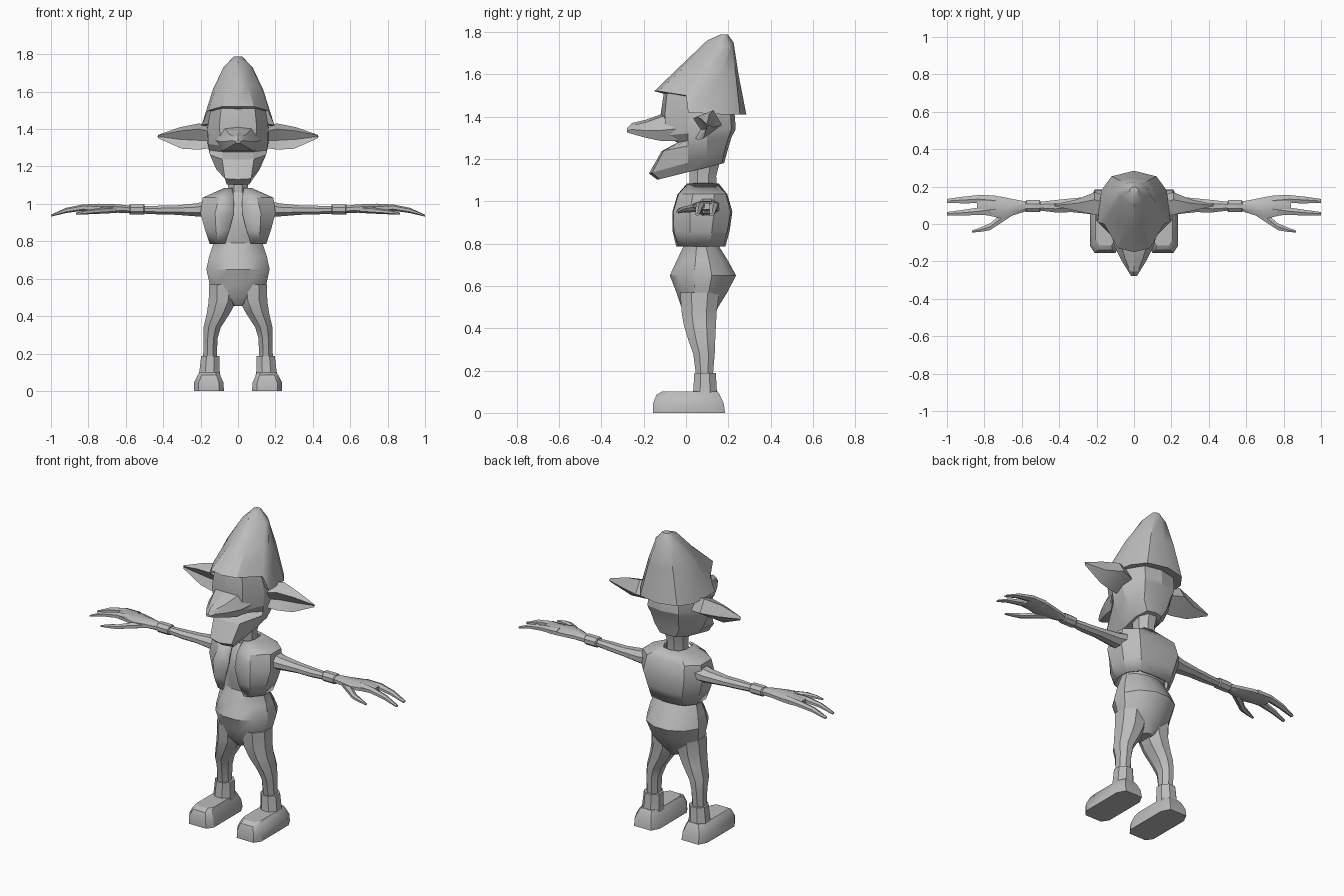
import bpy, bmesh, math
from mathutils import Vector

grey = bpy.data.materials.new("plain_grey")
grey.diffuse_color = (0.5, 0.5, 0.5, 1)


def loft(name, rings, closed=True, caps=(True, True), mirror=False, angle=30, thick=0):
    """Skin a list of equal-length point rings into one object."""
    bm = bmesh.new()
    rows = [[bm.verts.new(p) for p in r] for r in rings]
    n = len(rows[0])
    for a, b in zip(rows, rows[1:]):
        for i in range(n if closed else n - 1):
            j = (i + 1) % n
            bm.faces.new((a[i], a[j], b[j], b[i]))
    for row, cap in zip((rows[0], rows[-1]), caps):
        if cap and closed:
            c = sum((v.co for v in row), Vector()) / n
            mid = bm.verts.new(c)
            for i in range(n):
                bm.faces.new((row[i], row[(i + 1) % n], mid))
    bmesh.ops.recalc_face_normals(bm, faces=bm.faces)
    me = bpy.data.meshes.new(name)
    bm.to_mesh(me)
    bm.free()
    me.materials.append(grey)
    ob = bpy.data.objects.new(name, me)
    bpy.context.collection.objects.link(ob)
    if thick:
        mod = ob.modifiers.new("thickness", 'SOLIDIFY')
        mod.thickness, mod.offset = thick, 0
    if mirror:
        ob.modifiers.new("mirror", 'MIRROR').use_mirror_merge = False
    bpy.context.view_layer.objects.active = ob
    bpy.ops.object.select_all(action='DESELECT')
    ob.select_set(True)
    bpy.ops.object.shade_smooth_by_angle(angle=math.radians(angle))
    return ob


def sym(half):
    """Complete a half ring (front to back) with its mirrored side."""
    return half + [(-x, y, z) for x, y, z in reversed(half) if x > 1e-6]


def slant(z0, k, half):
    return sym([(x, y, z0 + k * y) for x, y in half])


def oval_z(z, cx, cy, hx, hy, n=10):
    t = [2 * math.pi * (i + .5) / n for i in range(n)]
    return [(cx + hx * math.cos(a), cy + hy * math.sin(a), z) for a in t]


def oval_x(x, cy, cz, hy, hz, n=8):
    t = [2 * math.pi * (i + .5) / n for i in range(n)]
    return [(x, cy + 1.05 * hy * math.cos(a), cz + 1.05 * hz * math.sin(a)) for a in t]


# Pointed hat with a stepped brim
brim = [(0, -.15, 1.52), (.085, -.13, 1.52), (.16, 0, 1.50), (.195, .01, 1.42),
        (.175, .18, 1.41), (.12, .255, 1.41), (0, .285, 1.41)]
inner = [(x * .8, .08 + (y - .08) * .8, z - .012 + .02 * (y > 0)) for x, y, z in brim]
middle = [(0, -.02, 1.645), (.05, 0, 1.64), (.115, .08, 1.63), (.135, .09, 1.61),
          (.125, .17, 1.6), (.08, .235, 1.6), (0, .248, 1.6)]
upper = [(0, .10, 1.76), (.04, .11, 1.75), (.075, .15, 1.73), (.078, .17, 1.73),
         (.062, .2, 1.73), (.04, .218, 1.735), (0, .225, 1.75)]
peak = [(x * .3, .185 + (y - .18) * .3, 1.787) for x, y, z in upper]
loft("hat", [sym(r) for r in (inner, brim, middle, upper, peak)])

# Head with recessed mouth and jutting chin
loft("head", [
    slant(1.135, .25, [(0, -.135), (.06, -.125), (.07, 0), (.075, .1), (.05, .17), (0, .18)]),
    slant(1.18, .28, [(0, -.175), (.07, -.16), (.115, .01), (.12, .1), (.08, .18), (0, .195)]),
    slant(1.26, .2, [(0, -.115), (.085, -.105), (.15, .01), (.155, .1), (.09, .2), (0, .215)]),
    slant(1.285, .2, [(0, -.04), (.08, -.035), (.155, .01), (.16, .1), (.1, .21), (0, .23)]),
    slant(1.32, .1, [(0, -.1), (.09, -.095), (.16, .01), (.165, .1), (.1, .215), (0, .235)]),
    slant(1.41, 0, [(0, -.12), (.1, -.1), (.162, .01), (.165, .1), (.1, .21), (0, .23)]),
    slant(1.51, 0, [(0, -.105), (.09, -.09), (.145, .01), (.14, .1), (.1, .18), (0, .2)]),
], angle=20)


# Long pointed nose
def nose_ring(y, w, top, bottom):
    m = (top * .4 + bottom * .6)
    return [(x, y, z) for x, z in ((0, top), (w * .65, top - .012), (w, m), (w * .75, bottom),
                                   (-w * .75, bottom), (-w, m), (-w * .65, top - .012))]


loft("nose", [nose_ring(-.04, .125, 1.43, 1.285), nose_ring(-.12, .105, 1.41, 1.285),
              nose_ring(-.19, .07, 1.385, 1.30), nose_ring(-.255, .03, 1.37, 1.318),
              nose_ring(-.278, .015, 1.345, 1.325)], angle=20)

# Pointed ears with a hollow front
loft("ear", [
    [(.14, .03, 1.385), (.14, .11, 1.42), (.14, .15, 1.35), (.14, .04, 1.30), (.14, .06, 1.34)],
    [(.21, .05, 1.40), (.21, .13, 1.43), (.21, .17, 1.36), (.21, .06, 1.29), (.21, .09, 1.34)],
    [(.31, .07, 1.39), (.31, .11, 1.41), (.31, .13, 1.35), (.30, .08, 1.295), (.31, .10, 1.345)],
    [(.425, .095, 1.367), (.425, .1, 1.37), (.43, .105, 1.36), (.425, .1, 1.35), (.425, .1, 1.36)],
], mirror=True, angle=15)

# Neck, and body from shoulders to hips
loft("neck", [oval_z(1.03, 0, .08, .06, .07, 8), oval_z(1.12, 0, .08, .058, .068, 8),
              oval_z(1.2, 0, .09, .075, .08, 8)])
loft("body", [oval_z(z, 0, y, a, b, 12) for z, y, a, b in (
    (.455, .07, .035, .06), (.5, .065, .135, .09), (.57, .075, .157, .125),
    (.65, .08, .175, .162), (.72, .077, .16, .125), (.79, .072, .135, .085),
    (.9, .075, .15, .11), (1.0, .075, .16, .1), (1.06, .08, .07, .07))])

# Open vest
vest = [
    (1.08, [(.03, .01), (.055, .015), (.07, .05), (.07, .1), (.05, .14), (0, .15)]),
    (1.03, [(.022, -.035), (.1, -.03), (.185, .035), (.185, .13), (.12, .185), (0, .19)]),
    (.95, [(.022, -.058), (.12, -.055), (.195, .02), (.195, .13), (.13, .205), (0, .213)]),
    (.86, [(.045, -.058), (.115, -.052), (.17, .02), (.17, .12), (.11, .19), (0, .2)]),
    (.787, [(.068, -.04), (.105, -.03), (.145, .03), (.145, .11), (.1, .17), (0, .18)])]
loft("vest", [sym([(x, y, z) for x, y in half]) for z, half in vest],
     closed=False, thick=.012)

# Arms and wrist bands
loft("arm", [oval_x(*r) for r in (
    (.16, .1, .975, .06, .045), (.22, .1, .968, .05, .036), (.33, .1, .967, .038, .026),
    (.42, .095, .967, .034, .024), (.52, .095, .968, .022, .02), (.6, .095, .97, .024, .02))],
    mirror=True)
loft("wrist_band", [oval_x(*r) for r in ((.5, .095, .97, .026, .026), (.505, .095, .97, .033, .028),
     (.575, .095, .97, .033, .028), (.58, .095, .97, .026, .026))], mirror=True)

# Hands: palm, two long fingers and a thumb
loft("palm", [oval_x(*r) for r in (
    (.57, .095, .97, .025, .02), (.64, .09, .975, .043, .023), (.71, .088, .978, .06, .023),
    (.78, .1, .978, .056, .021), (.84, .1, .976, .05, .015))], mirror=True)
for name, path in (
        ("back_finger", ((.74, .125, .98, .03, .02), (.83, .133, .98, .024, .016),
                         (.92, .128, .965, .019, .013), (1, .123, .937, .012, .005))),
        ("front_finger", ((.74, .08, .98, .034, .02), (.83, .068, .98, .022, .016),
                          (.92, .06, .965, .016, .013), (1, .055, .937, .01, .005))),
        ("thumb", ((.64, .075, .97, .025, .016), (.71, .03, .966, .026, .017),
                   (.77, -.015, .96, .02, .013), (.82, -.03, .955, .013, .011),
                   (.865, -.04, .948, .006, .005)))):
    loft(name, [oval_x(*r, n=6) for r in path], mirror=True)

# Legs, boot shafts and shoes
loft("leg", [oval_z(*r, n=8) for r in (
    (.57, .08, .065, .08, .1), (.48, .083, .062, .08, .09), (.42, .103, .065, .068, .083),
    (.34, .138, .075, .05, .068), (.28, .147, .085, .04, .055), (.15, .15, .088, .04, .04))],
    mirror=True)
loft("boot_shaft", [oval_z(.07, .152, .09, .065, .065, 8), oval_z(.11, .152, .09, .058, .06, 8),
                    oval_z(.188, .148, .09, .053, .055, 8)], mirror=True)


def sole(z, x0, x1, y0, y1, c):
    return [(x, y, z) for x, y in ((x0 + c, y0), (x1 - c, y0), (x1, y0 + c * 1.5), (x1, y1 - c * 2),
                                   (x1 - c, y1), (x0 + c, y1), (x0, y1 - c * 2), (x0, y0 + c * 1.5))]


loft("shoe", [sole(0, .075, .235, -.155, .185, .025), sole(.045, .078, .235, -.155, .178, .025),
              sole(.085, .095, .215, -.14, .16, .02), sole(.1, .1, .205, -.115, .15, .02)],
     mirror=True)
